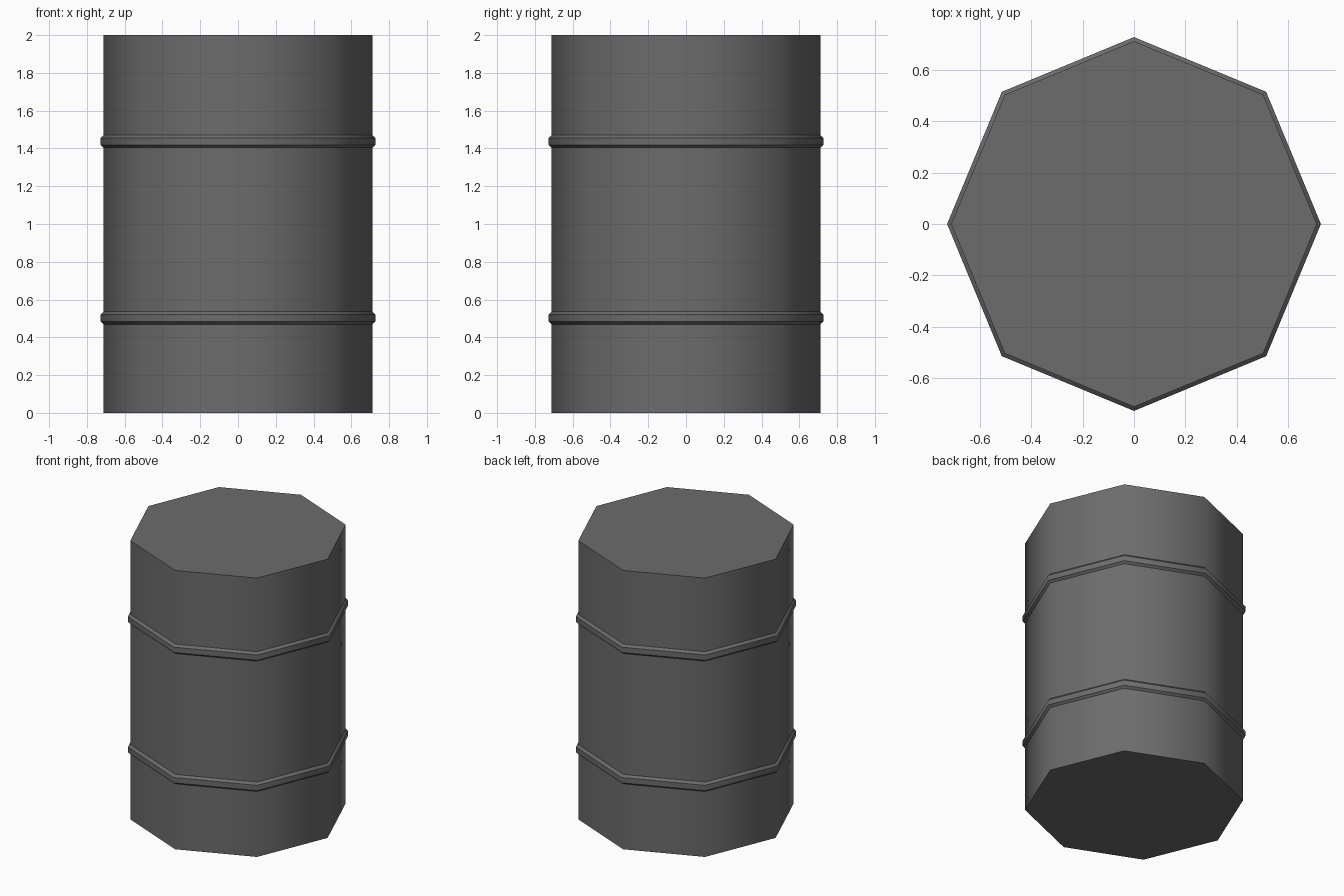
import bpy, bmesh
from math import cos, sin, tau

if "Cube" in bpy.data.objects:
    bpy.data.objects.remove(bpy.data.objects["Cube"])

SIDES = 8
BODY_R, HOOP_R, HEIGHT = 0.711, 0.727, 2.0


def hoop(z):
    """Profile points of one raised, chamfered hoop centred at height z."""
    return [(BODY_R, z - 0.034), (HOOP_R, z - 0.02),
            (HOOP_R, z + 0.018), (BODY_R, z + 0.034)]


def lathe(name, profile, sides):
    """Revolve a profile into a capped solid, smooth around and crisp along rings."""
    bm = bmesh.new()
    rings = [[bm.verts.new((r * cos(tau * i / sides), r * sin(tau * i / sides), z))
              for i in range(sides)] for r, z in profile]
    for low, high in zip(rings, rings[1:]):
        for i in range(sides):
            j = (i + 1) % sides
            bm.faces.new((low[i], low[j], high[j], high[i])).smooth = True
    bm.faces.new(rings[0][::-1])
    bm.faces.new(rings[-1])
    # Ring edges are level; keep them sharp
    for e in bm.edges:
        e.smooth = abs(e.verts[0].co.z - e.verts[1].co.z) > 1e-5
    mesh = bpy.data.meshes.new(name)
    bm.to_mesh(mesh)
    bm.free()
    obj = bpy.data.objects.new(name, mesh)
    bpy.context.collection.objects.link(obj)
    return obj


# Drum with two raised hoops
profile = [(BODY_R, 0.0), *hoop(0.503), *hoop(1.438), (BODY_R, HEIGHT)]
drum = lathe("drum_body", profile, SIDES)

# Dark grey finish
mat = bpy.data.materials.new("dark_grey")
mat.diffuse_color = (0.15, 0.15, 0.15, 1)
mat.use_nodes = True
mat.node_tree.nodes["Principled BSDF"].inputs["Base Color"].default_value = mat.diffuse_color
drum.data.materials.append(mat)
